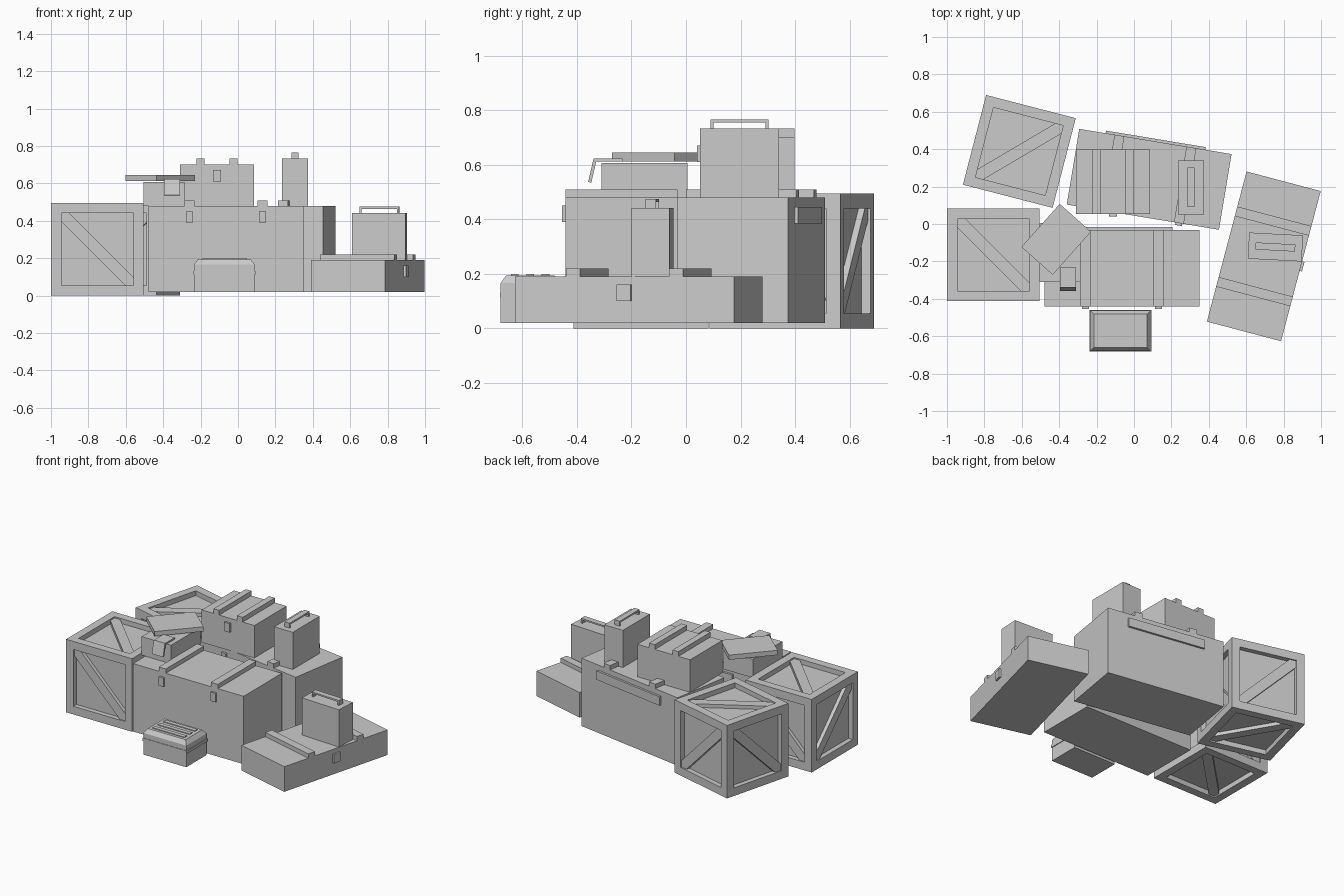
import bpy, bmesh
from math import radians
from mathutils import Matrix, Vector

old = bpy.data.objects.get("Cube")
if old:
    bpy.data.objects.remove(old, do_unlink=True)

grey = bpy.data.materials.new("plain_grey")
grey.use_nodes = True
grey.diffuse_color = (0.6, 0.6, 0.6, 1)
grey.node_tree.nodes["Principled BSDF"].inputs["Base Color"].default_value = (0.6, 0.6, 0.6, 1)


def finish(name, bm, matrix):
    bmesh.ops.recalc_face_normals(bm, faces=bm.faces)
    mesh = bpy.data.meshes.new(name)
    bm.to_mesh(mesh)
    bm.free()
    mesh.materials.append(grey)
    obj = bpy.data.objects.new(name, mesh)
    obj.matrix_world = matrix
    bpy.context.collection.objects.link(obj)


def place(x, y, z=0, turn=0):
    return Matrix.Translation((x, y, z)) @ Matrix.Rotation(radians(turn), 4, 'Z')


def box(name, frame, low, high):
    """Box between two corners, in the frame's own axes."""
    low, high = Vector(low), Vector(high)
    bm = bmesh.new()
    bmesh.ops.create_cube(bm, size=1)
    for v in bm.verts:
        v.co = (low + high) / 2 + v.co * (high - low)
    finish(name, bm, frame)


def extrude_each(bm, faces):
    return bmesh.ops.extrude_discrete_faces(bm, faces=faces)["faces"]


def crate(name, frame, size=0.495, border=0.055, depth=0.033, width=0.045):
    # Frame with straight-walled recessed panels
    r, half = size / 2, size / 2 - border
    frame = frame @ Matrix.Translation((0, 0, r))
    bm = bmesh.new()
    bmesh.ops.create_cube(bm, size=size)
    panels = extrude_each(bm, bm.faces[:])
    for f in panels:
        middle = f.calc_center_median()
        for v in f.verts:
            v.co = middle + (v.co - middle) * (half / r)
    for f in extrude_each(bm, panels):
        inward = f.calc_center_median().normalized() * depth
        for v in f.verts:
            v.co -= inward
    finish(name, bm, frame)
    # One diagonal brace per panel
    for axis in range(3):
        for sign in (-1, 1):
            n = Vector([sign * (i == axis) for i in range(3)])
            up = Vector((0, 1, 0)) if axis == 2 else Vector((0, 0, 1))
            across = up.cross(n) * (-1 if axis == 0 else 1)
            h, k = half, half - width
            outline = [(-h, h), (-k, h), (h, -k), (h, -h), (k, -h), (-h, k)]
            bm = bmesh.new()
            verts = [bm.verts.new(across * u + up * v + n * (r - depth)) for u, v in outline]
            face = bm.faces.new(verts)
            for item in bmesh.ops.extrude_face_region(bm, geom=[face])["geom"]:
                if isinstance(item, bmesh.types.BMVert):
                    item.co += n * 0.024
            finish(name + "_brace", bm, frame)


def chest(name, frame, size, straps, strap_size, latches, latch_width=0.036, plate=False):
    # Body, lid straps, front latches and rear hinge plate
    w, d, h = (size[0] / 2, size[1] / 2, size[2])
    box(name + "_body", frame, (-w, -d, 0), (w, d, h))
    s, rise = strap_size[0] / 2, strap_size[1]
    for x in straps:
        box(name + "_strap", frame, (x - s, -d, h), (x + s, d, h + rise))
    s = latch_width / 2
    for x in latches:
        box(name + "_latch", frame, (x - s, -d - 0.013, h - 0.09), (x + s, -d, h - 0.03))
    if plate:
        box(name + "_hinge_plate", frame, (-0.27, d, h - 0.095), (0.27, d + 0.014, h - 0.035))


def can(name, frame):
    # Tall narrow can with a carry handle
    box(name + "_body", frame, (-0.144, -0.07, 0), (0.144, 0.07, 0.252))
    for s in (-1, 1):
        a, b = sorted((s * 0.106, s * 0.096))
        box(name + "_handle_post", frame, (a, -0.019, 0.252), (b, 0.019, 0.275))
    box(name + "_handle_bar", frame, (-0.106, -0.019, 0.274), (0.106, 0.019, 0.285))


# Wooden crates
crate("front_crate", place(-0.7525, -0.1655))
crate("rear_crate", place(-0.613, 0.388, 0, 75.5))

# Large chests and the shallow case
pair = (-0.195, 0.195)
strap = (0.053, 0.029)
chest("front_chest", place(-0.064, -0.236, 0.02), (0.83, 0.41, 0.46), pair, strap, pair, plate=True)
chest("rear_chest", place(0.081, 0.239, 0.02, -9.4), (0.825, 0.41, 0.46), pair, strap, pair, plate=True)
chest("shallow_case", place(0.694, -0.173, 0.02, 75.2), (0.83, 0.41, 0.17), pair, strap, (0,), 0.052)

# Small chest on top of the rear chest
chest("small_chest", place(-0.112, 0.226, 0.48), (0.395, 0.345, 0.22), (-0.088, 0.088),
      (0.043, 0.032), (0,), 0.042)

# Carry cans
can("upper_can", place(0.305, 0.196, 0.48, 90))
can("lower_can", place(0.756, -0.123, 0.19, -3))

# Little box with a loose, turned lid and a hanging flap
box("little_box", place(-0.395, -0.152, 0.48), (-0.11, -0.158, 0), (0.11, 0.158, 0.126))
box("little_box_lid", place(-0.416, -0.082, 0.628, -41.7),
    (-0.112, -0.154, -0.016), (0.112, 0.154, 0.016))
flap = place(-0.353, -0.333, 0.621)
box("flap_top", flap, (-0.042, -0.005, -0.01), (0.042, 0.1, 0.001))
box("flap_front", flap @ Matrix.Rotation(radians(-13), 4, 'X'),
    (-0.042, -0.006, -0.088), (0.042, 0.006, 0.001))

# Metal tool box with a chamfered lid, low ribs and a rim
tool = place(-0.073, -0.571, 0.02)
bm = bmesh.new()
bmesh.ops.create_cube(bm, size=1)
for v in bm.verts:
    v.co = Vector((v.co.x * 0.322, v.co.y * 0.216, (v.co.z + 0.5) * 0.146))
top = max(bm.faces, key=lambda f: f.calc_center_median().z)
for f in extrude_each(bm, [top]):
    for v in f.verts:
        v.co = Vector((v.co.x * 0.88, v.co.y * 0.82, 0.174))
finish("tool_box", bm, tool)
box("tool_box_rim", tool, (-0.166, -0.111, 0.093), (0.166, 0.111, 0.112))
for row in (-1, 0, 1):
    y = row * 0.056
    box("tool_box_rib", tool, (-0.12, y - 0.014, 0.172), (0.12, y + 0.014, 0.179))
